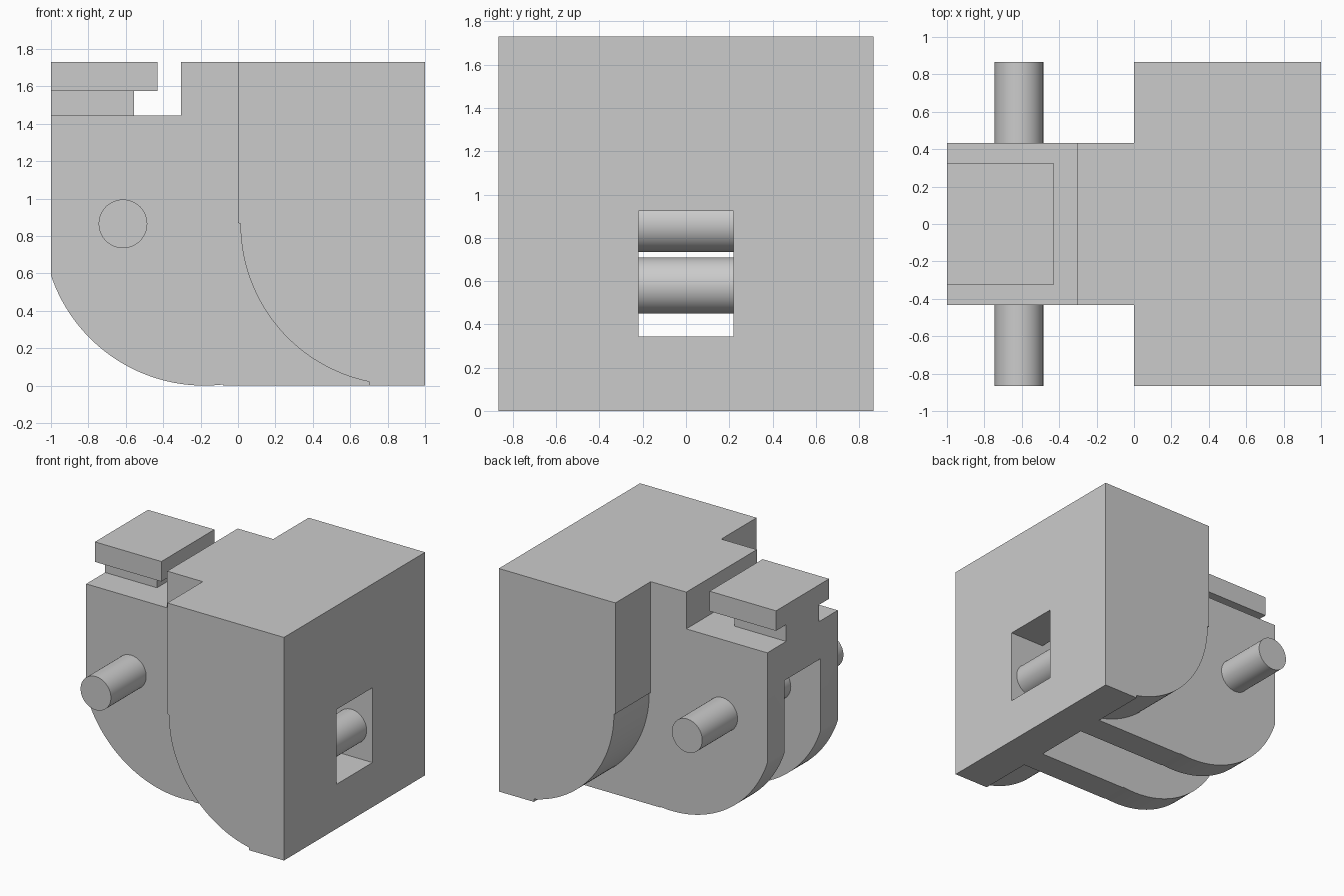
import bpy, bmesh, math
from mathutils import Matrix

cube = bpy.data.objects.get("Cube")
if cube:
    bpy.data.objects.remove(cube, do_unlink=True)

grey = bpy.data.materials.new("plain grey")
grey.use_nodes = True
colour = (0.6, 0.6, 0.6, 1)
grey.diffuse_color = colour
grey.node_tree.nodes["Principled BSDF"].inputs["Base Color"].default_value = colour

TOP, HALF, ARM, SLOT = 1.73, 0.865, 0.432, 0.22


def finish(name, bm):
    bmesh.ops.recalc_face_normals(bm, faces=bm.faces)
    mesh = bpy.data.meshes.new(name)
    bm.to_mesh(mesh)
    bm.free()
    mesh.materials.append(grey)
    obj = bpy.data.objects.new(name, mesh)
    bpy.context.collection.objects.link(obj)
    return obj


def prism(name, profile, half):
    """Extrude an x-z profile symmetrically along y."""
    bm = bmesh.new()
    face = bm.faces.new([bm.verts.new((x, -half, z)) for x, z in profile])
    new = bmesh.ops.extrude_face_region(bm, geom=[face])["geom"]
    bmesh.ops.translate(bm, vec=(0, 2 * half, 0),
                        verts=[v for v in new if isinstance(v, bmesh.types.BMVert)])
    return finish(name, bm)


def box(name, x0, x1, z0, z1, half):
    return prism(name, [(x0, z0), (x1, z0), (x1, z1), (x0, z1)], half)


def rod(name, x, z, radius, half):
    bm = bmesh.new()
    bmesh.ops.create_cone(bm, cap_ends=True, segments=64, radius1=radius,
                          radius2=radius, depth=2 * half)
    bmesh.ops.transform(bm, verts=bm.verts, matrix=Matrix.Translation((x, 0, z))
                        @ Matrix.Rotation(math.pi / 2, 4, 'X'))
    return finish(name, bm)


def quarter(cx, radius, x0, x1, steps=40):
    """Lower arc of a circle resting near the ground, from x0 to x1."""
    a0, a1 = (-math.acos((x - cx) / radius) for x in (x0, x1))
    angles = [a0 + (a1 - a0) * i / steps for i in range(steps + 1)]
    return [(cx + radius * math.cos(a), HALF + radius * math.sin(a)) for a in angles]


def combine(target, other, operation):
    mod = target.modifiers.new(operation.title(), 'BOOLEAN')
    mod.operation, mod.object, mod.solver = operation, other, 'EXACT'
    bpy.context.view_layer.objects.active = target
    bpy.ops.object.modifier_apply(modifier=mod.name)
    bpy.data.objects.remove(other, do_unlink=True)


# Wide block with a rounded lower inner edge
body = prism("body", [(0, TOP), (0, 0.87)] + quarter(0.875, 0.862, 0.013, 0.70)
             + [(0.70, 0), (1, 0), (1, TOP)], HALF)

# Narrow arm with a rounded lower end and a stepped top
arm = prism("arm", quarter(-0.18, HALF, -1, -0.08)
            + [(-0.08, 0), (0.9, 0), (0.9, TOP), (-0.305, TOP),
               (-0.305, 1.445), (-1, 1.445)], ARM)
combine(body, arm, 'UNION')

# Slot between the arm cheeks, and the window in the end wall
combine(body, box("slot_cutter", -1.1, 0.70, -0.1, 1.15, SLOT), 'DIFFERENCE')
combine(body, box("window_cutter", 0.6, 1.1, 0.345, 0.925, SLOT), 'DIFFERENCE')

# Stud on the arm: narrow stem and overhanging cap
box("stud_stem", -1, -0.555, 1.445, 1.575, 0.2)
box("stud_cap", -1, -0.43, 1.575, TOP, 0.325)

# Cross pin through the arm and the bar inside the window
pin = rod("cross_pin", -0.615, HALF, 0.13, HALF)
bar = rod("window_bar", 0.82, 0.58, 0.13, SLOT + 0.02)

# Smooth the curves, keep the edges sharp
bpy.ops.object.select_all(action='DESELECT')
for obj in (body, pin, bar):
    obj.select_set(True)
bpy.context.view_layer.objects.active = body
bpy.ops.object.shade_smooth_by_angle(angle=math.radians(30))
